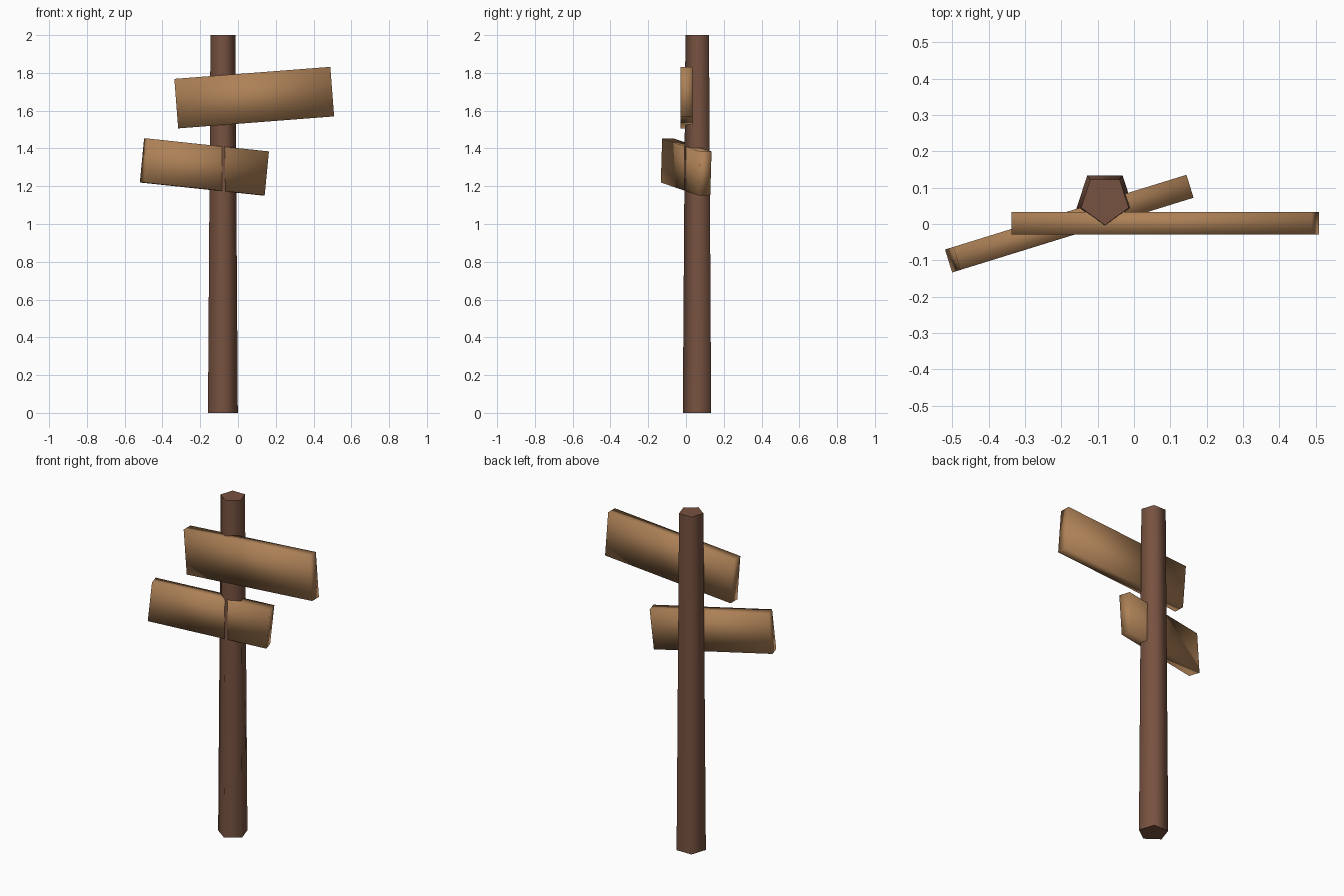
import bpy
import math
from mathutils import Matrix

if "Cube" in bpy.data.objects:
    bpy.data.objects.remove(bpy.data.objects["Cube"])


def material(name, rgb):
    m = bpy.data.materials.new(name)
    m.diffuse_color = (*rgb, 1)
    m.use_nodes = True
    m.node_tree.nodes["Principled BSDF"].inputs["Base Color"].default_value = m.diffuse_color
    return m


post_brown = material("dark_brown_wood", (0.185, 0.085, 0.052))
board_tan = material("tan_wood", (0.42, 0.22, 0.095))

# Tapered five-sided post with a corner facing forward
bpy.ops.mesh.primitive_cone_add(vertices=5, radius1=0.083, radius2=0.069, depth=2,
                                location=(-0.08, 0.066, 1))
post = bpy.context.object
post.name = "post"
post.data.transform(Matrix.Rotation(math.pi, 4, 'Z'))
if min(v.co.y for v in post.data.vertices) > -0.08:
    post.data.transform(Matrix.Rotation(math.pi, 4, 'Z'))
post.data.materials.append(post_brown)
bpy.ops.object.shade_smooth_by_angle(angle=math.radians(80))


# Sign boards: tilted in their own plane, then turned around the post
def board(name, size, centre, tilt, turn):
    bpy.ops.mesh.primitive_cube_add(size=1)
    ob = bpy.context.object
    ob.name = name
    ob.data.transform(Matrix.Translation(centre)
                      @ Matrix.Rotation(math.radians(turn), 4, 'Z')
                      @ Matrix.Rotation(math.radians(-tilt), 4, 'Y')
                      @ Matrix.Diagonal((*size, 1)))
    ob.data.materials.append(board_tan)
    bpy.ops.object.shade_smooth()


board("upper_board", (0.828, 0.063, 0.263), (0.086, 0.002, 1.669), 4.4, 0)
board("lower_board", (0.675, 0.066, 0.234), (-0.178, 0.001, 1.302), -5.8, 17.2)
